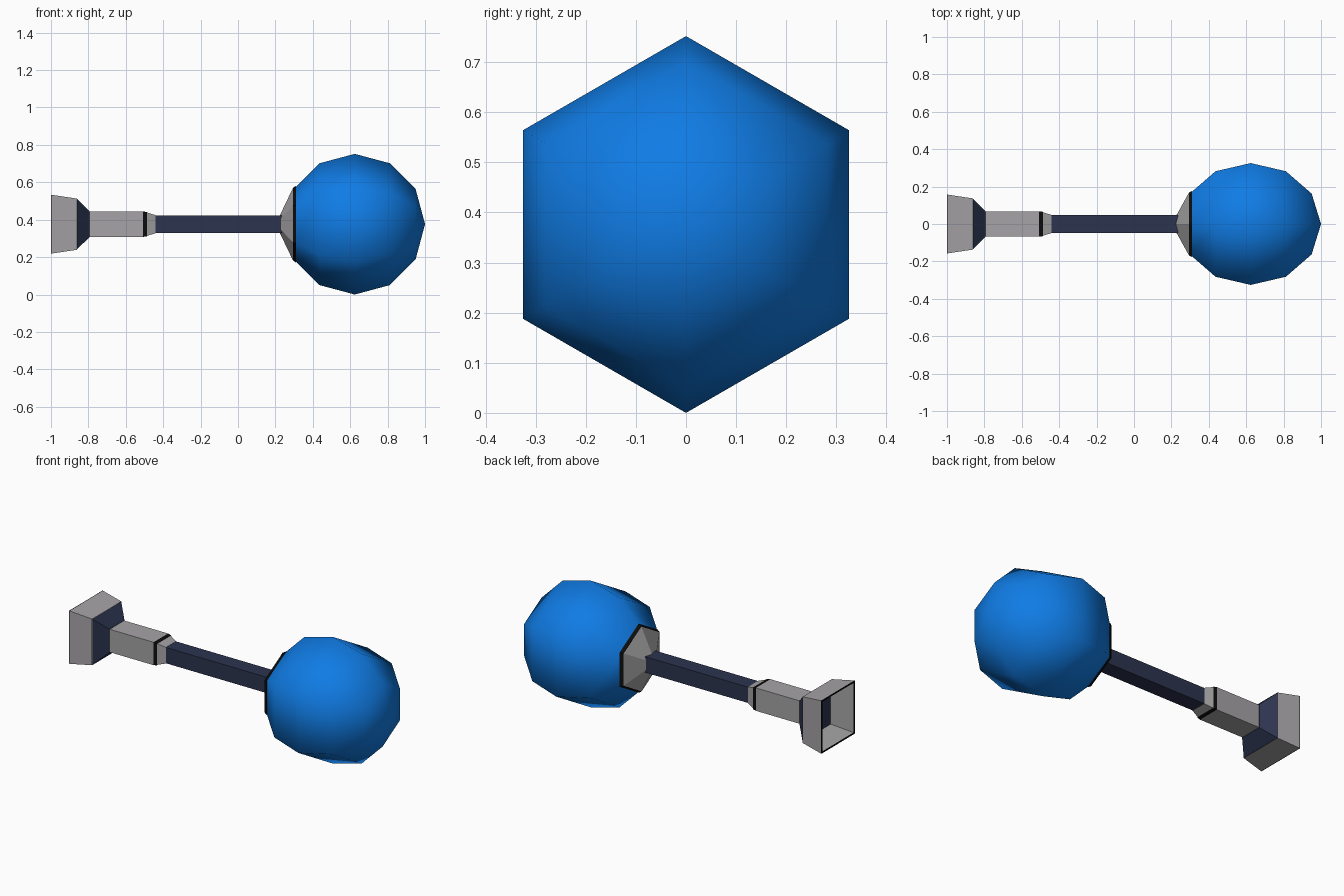
import bpy, bmesh, math

if "Cube" in bpy.data.objects:
    bpy.data.objects.remove(bpy.data.objects["Cube"])

ZC = 0.376  # height of the long axis


def mat(name, col):
    m = bpy.data.materials.new(name)
    m.diffuse_color = (*col, 1)
    m.use_nodes = True
    m.node_tree.nodes["Principled BSDF"].inputs["Base Color"].default_value = m.diffuse_color
    return m


BLUE = mat("blue", (0.005, 0.2, 0.78))
GREY = mat("grey", (0.38, 0.37, 0.38))
NAVY = mat("navy", (0.025, 0.034, 0.078))
BLACK = mat("black", (0.004, 0.004, 0.004))


def loft(name, profile, sides, material, smooth=False, cap=(True, True)):
    """Sweep rings of (x, size) along x; size is the half-width for squares,
    the corner radius for hexagons."""
    bm = bmesh.new()
    k, off = (math.sqrt(2), math.pi / 4) if sides == 4 else (1, math.pi / 2)
    rings = []
    for x, r in profile:
        if r == 0:
            rings.append([bm.verts.new((x, 0, ZC))] * sides)
            continue
        angs = [off + 2 * math.pi * i / sides for i in range(sides)]
        rings.append([bm.verts.new((x, r * k * math.cos(a), ZC + r * k * math.sin(a))) for a in angs])
    for a, b in zip(rings, rings[1:]):
        for i in range(sides):
            j = (i + 1) % sides
            vs = list(dict.fromkeys((a[i], a[j], b[j], b[i])))
            bm.faces.new(vs)
    for do, ring, (x, r) in ((cap[0], rings[0], profile[0]), (cap[1], rings[-1], profile[-1])):
        if do and r > 0:
            bm.faces.new(ring)
    bmesh.ops.recalc_face_normals(bm, faces=bm.faces)
    for f in bm.faces:
        f.smooth = smooth
    me = bpy.data.meshes.new(name)
    bm.to_mesh(me)
    bm.free()
    me.materials.append(material)
    ob = bpy.data.objects.new(name, me)
    bpy.context.collection.objects.link(ob)
    return ob


# Six-sided ball head, cut off where it meets the collar
R, CX = 0.376, 0.624
ball = [(CX + R * math.cos(math.radians(a)), R * math.sin(math.radians(a))) for a in range(0, 151, 30)]
ball[0] = (CX + R, 0)
loft("ball_head", ball, 6, BLUE, True, (False, False))

# Collar under the ball
loft("collar_band", [(0.293, 0.194), (0.311, 0.205)], 6, BLACK)
loft("collar", [(0.225, 0.05), (0.293, 0.192)], 6, GREY)

# Handle
loft("shaft", [(-0.46, 0.047), (0.24, 0.047)], 4, NAVY)
loft("neck", [(-0.487, 0.063), (-0.44, 0.048)], 4, GREY)
loft("neck_band", [(-0.507, 0.068), (-0.487, 0.065)], 4, BLACK)
loft("grip", [(-0.81, 0.068), (-0.507, 0.068)], 4, GREY)

# Hollow square end cup with a navy base
loft("cup_base", [(-0.862, 0.136), (-0.795, 0.07)], 4, NAVY)
loft("cup_wall", [(-0.862, 0.126), (-0.996, 0.149), (-0.996, 0.157), (-0.862, 0.137)],
     4, GREY, False, (False, False))
loft("cup_rim", [(-0.996, 0.149), (-1.0, 0.149), (-1.0, 0.157), (-0.996, 0.157)],
     4, BLACK, False, (False, False))
